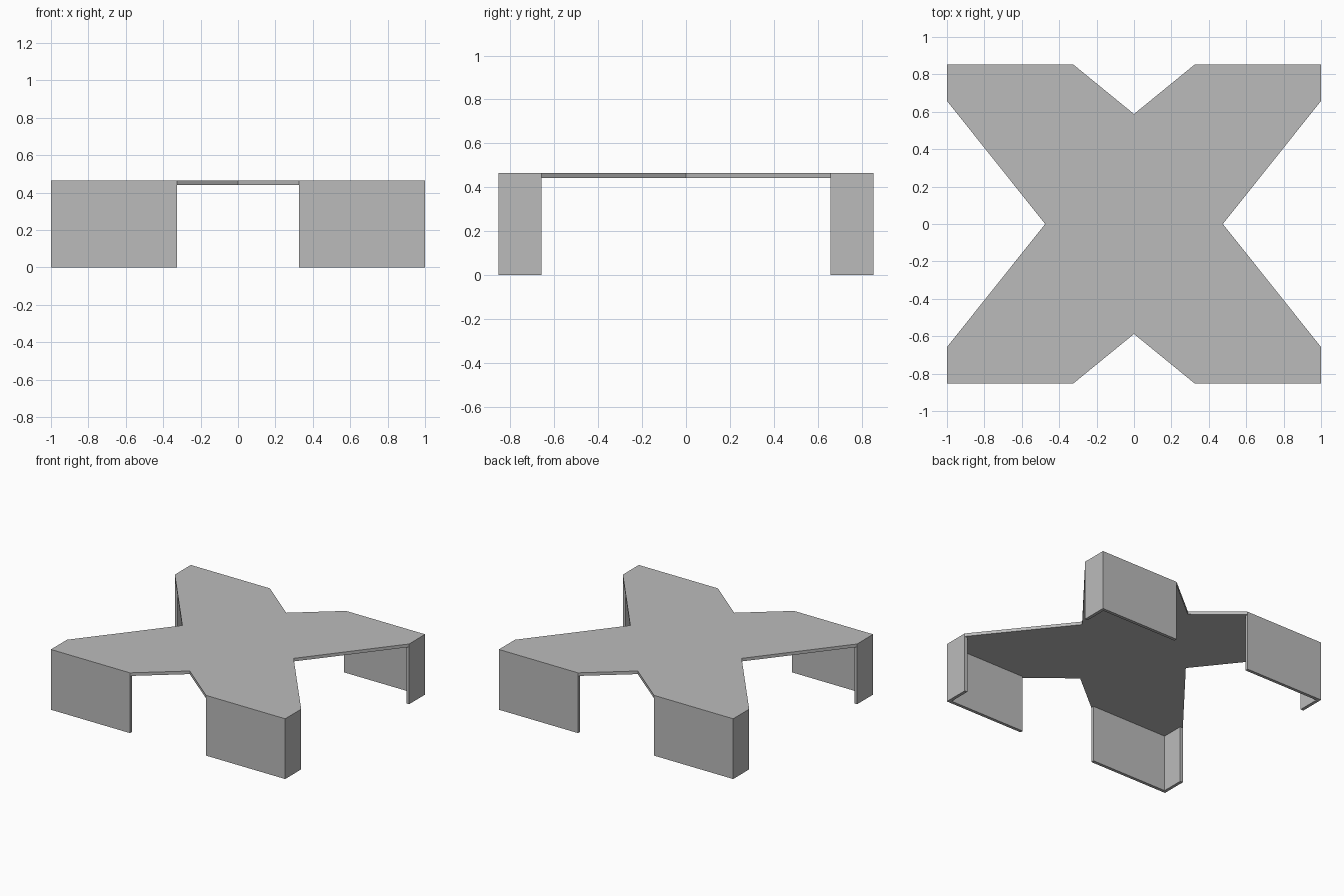
import bpy
import bmesh

W, D, H = 1.0, 0.853, 0.465        # half width, half depth, height
T = 0.024                          # sheet thickness
LEG_X, LEG_Y = 0.325, 0.658        # where the leg walls end
NOTCH_X, NOTCH_Y = 0.475, 0.588    # inner corners of the cross

if "Cube" in bpy.data.objects:
    bpy.data.objects.remove(bpy.data.objects["Cube"], do_unlink=True)

grey = bpy.data.materials.new("plain grey")
grey.use_nodes = True
grey.diffuse_color = (0.5, 0.5, 0.5, 1)
grey.node_tree.nodes["Principled BSDF"].inputs["Base Color"].default_value = (0.5, 0.5, 0.5, 1)


def prism(name, outline, z0, z1):
    """Extrude a flat outline from z0 up to z1."""
    bm = bmesh.new()
    face = bm.faces.new([bm.verts.new((x, y, z0)) for x, y in outline])
    top = bmesh.ops.extrude_face_region(bm, geom=[face])["geom"]
    bmesh.ops.translate(bm, vec=(0, 0, z1 - z0),
                        verts=[v for v in top if isinstance(v, bmesh.types.BMVert)])
    bmesh.ops.recalc_face_normals(bm, faces=bm.faces)
    mesh = bpy.data.meshes.new(name)
    bm.to_mesh(mesh)
    bm.free()
    mesh.materials.append(grey)
    obj = bpy.data.objects.new(name, mesh)
    bpy.context.collection.objects.link(obj)
    return obj


# Cross-shaped top: one quarter outline, reflected around the centre
quarter = [(NOTCH_X, 0), (W, LEG_Y), (W, D), (LEG_X, D), (0, NOTCH_Y)]
half = quarter + [(-x, y) for x, y in quarter[-2::-1]]
outline = half + [(x, -y) for x, y in half[-2:0:-1]]
prism("cross_top", outline, H - T, H)

# Angled sheet legs under the four arm ends
corner = [(W, LEG_Y), (W, D), (LEG_X, D), (LEG_X, D - T), (W - T, D - T), (W - T, LEG_Y)]
for depth, sy in (("front", -1), ("back", 1)):
    for side, sx in (("left", 1), ("right", -1)):
        prism(f"{depth}_{side}_leg", [(x * sx, y * sy) for x, y in corner], 0, H - T)
